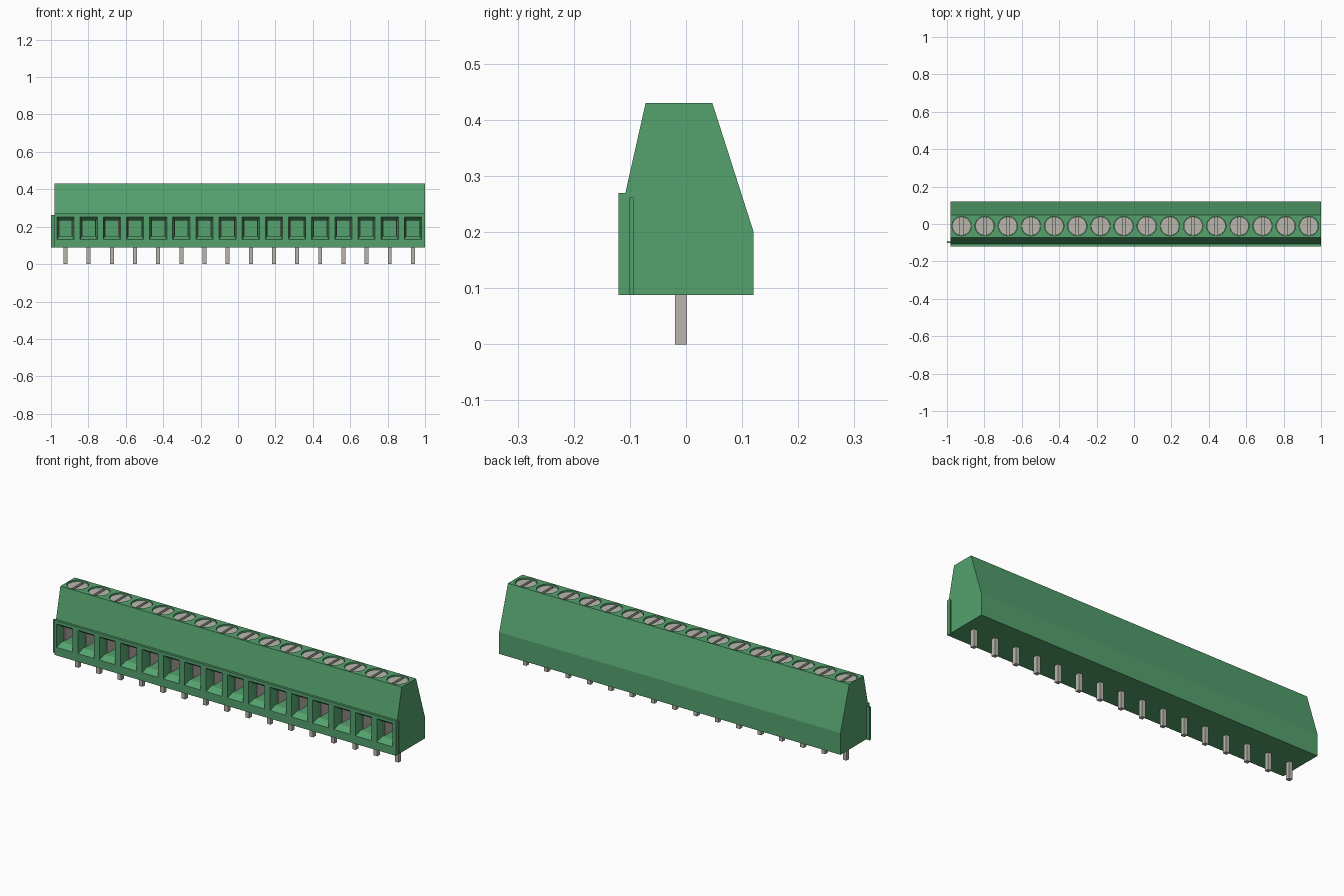
import bpy, bmesh, math
from mathutils import Vector

if "Cube" in bpy.data.objects:
    bpy.data.objects.remove(bpy.data.objects["Cube"])


def material(name, rgb):
    m = bpy.data.materials.new(name)
    m.use_nodes = True
    m.diffuse_color = (*rgb, 1)
    b = next(n for n in m.node_tree.nodes if n.type == 'BSDF_PRINCIPLED')
    b.inputs["Base Color"].default_value = (*rgb, 1)
    return m


GREEN = material("green plastic", (0.09, 0.36, 0.155))
METAL = material("grey metal", (0.48, 0.47, 0.42))

COUNT, PITCH, FIRST = 16, 0.1238, -0.922
XS = [FIRST + i * PITCH for i in range(COUNT)]
X0, X1, BASE, TOP = -0.98, 1.0, 0.088, 0.43
SCREW_Y = -0.011


def loft(bm, loops):
    """Closed solid through a series of matching point loops."""
    rings = [[bm.verts.new(p) for p in loop] for loop in loops]
    n = len(rings[0])
    for a, b in zip(rings, rings[1:]):
        for i in range(n):
            j = (i + 1) % n
            bm.faces.new((a[i], a[j], b[j], b[i]))
    bm.faces.new(rings[0][::-1])
    bm.faces.new(rings[-1])


def box(bm, x0, x1, y0, y1, z0, z1):
    loft(bm, [[(x0, y0, z), (x1, y0, z), (x1, y1, z), (x0, y1, z)]
              for z in (z0, z1)])


def prism_z(bm, pts, z0, z1):
    loft(bm, [[(x, y, z) for x, y in pts] for z in (z0, z1)])


def finish(bm, name, mat):
    bmesh.ops.recalc_face_normals(bm, faces=bm.faces[:])
    me = bpy.data.meshes.new(name)
    bm.to_mesh(me)
    bm.free()
    me.materials.append(mat)
    ob = bpy.data.objects.new(name, me)
    bpy.context.collection.objects.link(ob)
    return ob


def activate(ob):
    bpy.ops.object.select_all(action='DESELECT')
    ob.select_set(True)
    bpy.context.view_layer.objects.active = ob


def arc(cx, cy, r, a0, a1, n):
    return [(cx + r * math.cos(a0 + (a1 - a0) * i / n),
             cy + r * math.sin(a0 + (a1 - a0) * i / n)) for i in range(n + 1)]


def dovetail(x, depth):
    return [(x - depth, -0.103), (x + 0.001, -0.1), (x + 0.001, -0.095), (x - depth, -0.091)]


# Housing: side profile swept along x
profile = [(-0.12, BASE), (-0.12, 0.27), (-0.108, 0.27), (-0.072, TOP),
           (0.047, TOP), (0.12, 0.202), (0.12, BASE)]
bm = bmesh.new()
loft(bm, [[(x, y, z) for y, z in profile] for x in (X0, X1)])
housing = finish(bm, "housing", GREEN)

# Cutters: wire funnels, screw wells and the side groove
bm = bmesh.new()
for x in XS:
    loops = []
    for y, w, z0, z1 in ((-0.13, 0.049, 0.124, 0.260), (-0.09, 0.037, 0.150, 0.232),
                         (0.03, 0.037, 0.150, 0.232)):
        loops.append([(x - w, y, z0), (x + w, y, z0), (x + w, y, z1), (x - w, y, z1)])
    loft(bm, loops)
    prism_z(bm, arc(x, SCREW_Y, 0.052, 0, math.tau, 32)[:-1], 0.38, TOP + 0.05)
prism_z(bm, dovetail(X1, 0.018), BASE - 0.05, 0.262)
cutter = finish(bm, "cutter", GREEN)
cutter.hide_render = True
mod = housing.modifiers.new("openings", 'BOOLEAN')
mod.operation, mod.solver, mod.object = 'DIFFERENCE', 'EXACT', cutter
activate(housing)
bpy.ops.object.modifier_apply(modifier=mod.name)
bpy.data.objects.remove(cutter)

# Joining rail on the right end
bm = bmesh.new()
prism_z(bm, dovetail(X0, 0.02), BASE, 0.262)
finish(bm, "joining_rail", GREEN)

# Slotted screws: two round segments on a solid disc
bm = bmesh.new()
R, HALF = 0.05, 0.007
a = math.acos(HALF / R)
for x in XS:
    prism_z(bm, arc(x, SCREW_Y, R, 0, math.tau, 32)[:-1], 0.379, 0.405)
    for turn in (0, math.pi):
        prism_z(bm, arc(x, SCREW_Y, R, turn - a, turn + a, 14), 0.404, 0.423)
screws = finish(bm, "screws", METAL)
activate(screws)
bpy.ops.object.shade_smooth_by_angle(angle=math.radians(35))

# Metal clamp cheeks lining each wire opening
bm = bmesh.new()
for x in XS:
    for s in (-1, 1):
        xa, xb = sorted((x + s * 0.033, x + s * 0.0375))
        box(bm, xa, xb, -0.07, 0.029, 0.1495, 0.2325)
finish(bm, "wire_clamps", METAL)

# Solder pins
bm = bmesh.new()
for x in XS:
    box(bm, x - 0.0105, x + 0.0105, -0.02, 0.002, 0, BASE + 0.02)
finish(bm, "pins", METAL)
